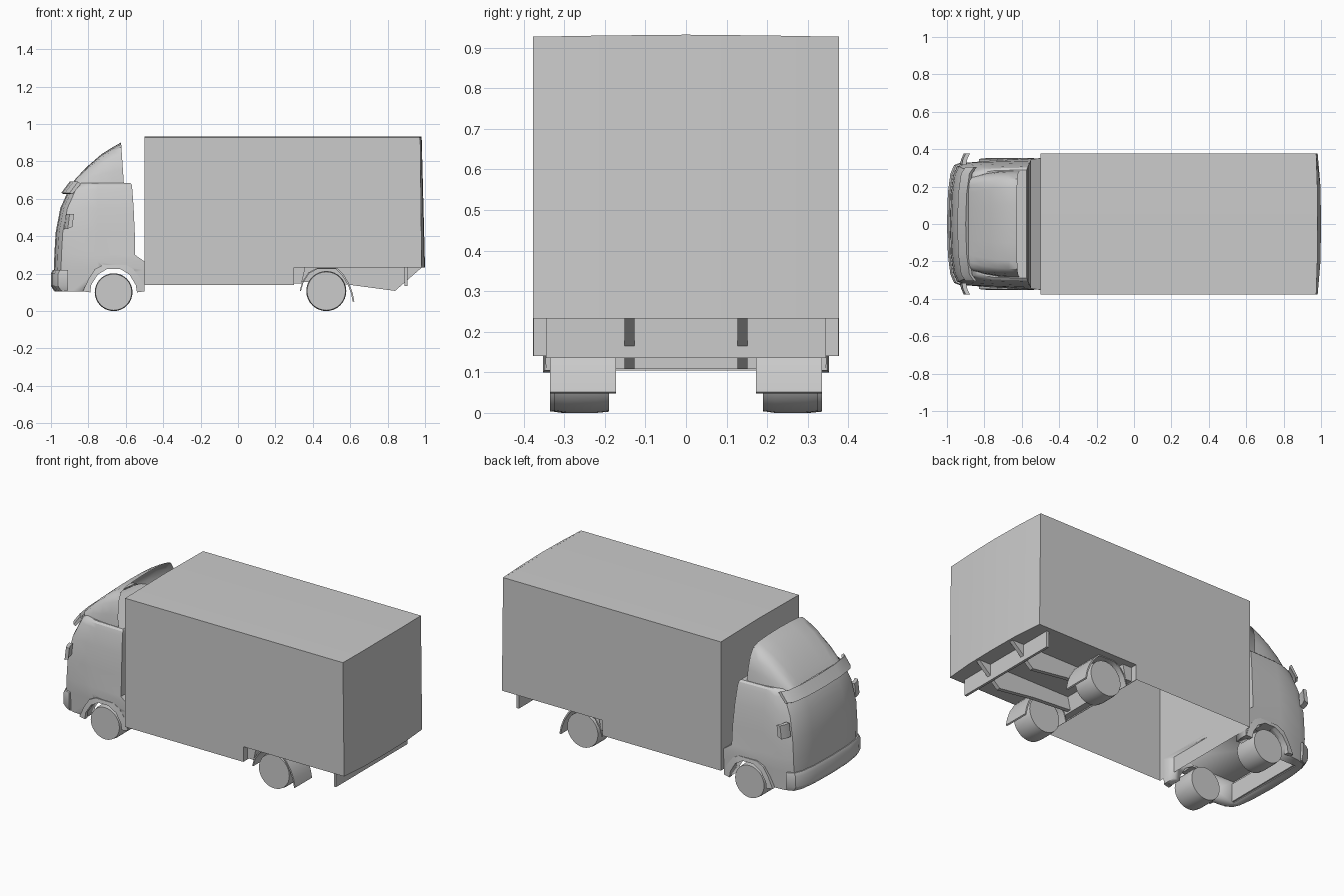
import bpy, bmesh, math
from mathutils import Vector

if "Cube" in bpy.data.objects:
    bpy.data.objects.remove(bpy.data.objects["Cube"])


def finish(name, bm, angle=30):
    bmesh.ops.recalc_face_normals(bm, faces=bm.faces[:])
    me = bpy.data.meshes.new(name)
    bm.to_mesh(me)
    bm.free()
    ob = bpy.data.objects.new(name, me)
    bpy.context.collection.objects.link(ob)
    bpy.ops.object.select_all(action='DESELECT')
    ob.select_set(True)
    bpy.context.view_layer.objects.active = ob
    bpy.ops.object.shade_smooth_by_angle(angle=math.radians(angle))
    return ob


def loft(name, rings, closed=True, cap_start=True, cap_end=True, angle=30):
    bm = bmesh.new()
    rows = [[bm.verts.new(p) for p in r] for r in rings]
    n = len(rows[0])
    for a, b in zip(rows, rows[1:]):
        for i in range(n if closed else n - 1):
            j = (i + 1) % n
            bm.faces.new((a[i], a[j], b[j], b[i]))
    if cap_start:
        bm.faces.new(rows[0])
    if cap_end:
        bm.faces.new(rows[-1])
    return finish(name, bm, angle)


def prism(name, pts, y0, y1):
    return loft(name, [[(x, y, z) for x, z in pts] for y in (y0, y1)])


def box(name, x0, x1, y0, y1, z0, z1):
    return prism(name, [(x0, z0), (x1, z0), (x1, z1), (x0, z1)], y0, y1)


def cut(ob, cutter):
    m = ob.modifiers.new("cut", 'BOOLEAN')
    m.operation, m.object, m.solver = 'DIFFERENCE', cutter, 'EXACT'
    bpy.context.view_layer.objects.active = ob
    bpy.ops.object.modifier_apply(modifier=m.name)
    bpy.data.objects.remove(cutter)


# plan outline with a bowed front: front x, front half width, rear half width, back x
def outline(xf, wf, wr, xb, z):
    half = [(xf, 0), (xf + .005, .5 * wf), (xf + .018, .8 * wf), (xf + .038, .94 * wf),
            (xf + .09, wf), (-.75, (wf + wr) / 2), (xb, wr)]
    return [(x, y, z) for x, y in half] + [(x, -y, z) for x, y in reversed(half[1:])]


# cab body, stacked plan outlines
cab = loft("cab", [outline(*r) for r in (
    (-.980, .320, .345, -.50, .105),
    (-.985, .325, .350, -.50, .22),
    (-.983, .328, .352, -.50, .265),
    (-.982, .328, .345, -.55, .30),
    (-.975, .327, .338, -.552, .42),
    (-.950, .315, .325, -.558, .55),
    (-.905, .300, .310, -.565, .65),
    (-.885, .292, .302, -.568, .675),
    (-.870, .280, .290, -.575, .685))])

# wheel openings and the hollow underside
arch_in = [(-.79, .10), (-.785, .14), (-.75, .195), (-.70, .225),
           (-.63, .225), (-.58, .195), (-.547, .14), (-.54, .10)]
arch_out = [(-.83, .105), (-.80, .17), (-.765, .225), (-.72, .247),
            (-.60, .247), (-.56, .225), (-.52, .17), (-.502, .105)]
cut(cab, prism("arch_cutter", [(-.79, .02)] + arch_in + [(-.54, .02)], -.5, .5))
cut(cab, box("cavity_cutter", -.92, -.45, -.26, .26, 0, .235))

# wrap-round front bumper
bumper = [outline(xf, wf, .34, xb, z)[:] for xf, wf, xb, z in
          ((-.985, .325, -.9, .11), (-1.0, .333, -.9, .135), (-1.0, .335, -.9, .20), (-.99, .332, -.9, .22))]
bumper = [[(min(x, -.91), y, z) for x, y, z in r if x < -.8 and abs(y) < .337] for r in bumper]
rim = []
for r in bumper:
    front = sorted(r, key=lambda p: p[1])
    rim.append(front)
loft("front_bumper", rim)

# roof wind deflector, open at the back
slices = []
for x, w, h in ((-.885, .235, .008), (-.86, .25, .04), (-.80, .268, .10),
                (-.73, .28, .16), (-.67, .285, .197), (-.625, .285, .222)):
    half = [(1, 0), (.98, .35), (.93, .7), (.84, .9), (.68, .97), (.35, 1)]
    prof = half + [(0, 1.01)] + [(-a, b) for a, b in reversed(half)]
    back = .015 if x > -.63 else 0
    slices.append([(x + back * (1 - b), a * w, .677 + b * h) for a, b in prof])
loft("wind_deflector", slices, closed=False, cap_start=False, cap_end=False, angle=40)

# sun visor above the windscreen
visor = [(-.945, .632), (-.93, .625), (-.885, .68), (-.90, .692)]
loft("sun_visor", [[(x + dx, y, z) for x, z in visor] for y, dx in
     ((-.305, .045), (-.27, .02), (-.16, .005), (0, 0), (.16, .005), (.27, .02), (.305, .045))])

# cargo box shell, lower in front of the rear axle and open underneath
def shell(x, z0):
    w = .377
    return [(x, -w, z0), (x, -w, .927), (x, 0, .932), (x, w, .927), (x, w, z0)]

loft("cargo_front", [shell(-.5, .14), shell(.3, .14)], closed=False, cap_end=False)
loft("cargo_rear", [shell(.3, .233), shell(.97, .233)], closed=False, cap_start=False, cap_end=False)
box("cargo_floor", .3, .975, -.376, .376, .233, .237)
box("cargo_step_wall", .297, .3, -.376, .376, .14, .235)

# slightly bowed rear door
loft("rear_door", [[(.968, y, .233), (xb, y, .233), (xt, y, zt), (.968, y, zt)] for y, xb, xt, zt in
     ((-.377, .982, .974, .927), (-.2, .997, .98, .93), (0, 1.0, .982, .932),
      (.2, .997, .98, .93), (.377, .982, .974, .927))])

# rear underrun bar and the crossmember ahead of the axle
box("underrun_bar", .89, .905, -.345, .345, .135, .235)
prism("crossmember", [(.3, .235), (.3, .147), (.34, .147), (.36, .235)], -.335, .335)

# mudguard path, front to back over the rear wheel
guard = [(.33, .11), (.345, .16), (.375, .205), (.42, .23), (.53, .23), (.565, .195),
         (.595, .145), (.612, .10), (.622, .052)]
inner = [(x + (.006 if x < .47 else -.008), z - .004) for x, z in guard]


def wheel(name, x, y0, y1, r):
    rings = []
    for y, k in ((y0, .96), (y0 + .03, 1), (y1 - .03, 1), (y1, .97)):
        rings.append([(x + r * k * math.cos(a * math.tau / 32), y, r + r * k * math.sin(a * math.tau / 32))
                      for a in range(32)])
    loft(name, rings)


# paired parts on both sides
for side, s in (("left", 1), ("right", -1)):
    wheel("front_wheel_" + side, -.665, *sorted((s * .19, s * .335)), .101)
    wheel("rear_wheel_" + side, .472, *sorted((s * .19, s * .325)), .107)
    prism("rear_mudguard_" + side, guard + inner[::-1], s * .172, s * .335)
    prism("chassis_rail_" + side, [(.3, .235), (.3, .16), (.6, .14), (.84, .108), (.985, .235)],
          s * .127, s * .152)
    # raised lip round the front wheel opening
    loft("front_arch_" + side, [[(xi, s * .325, zi), (xi, s * .352, zi), (xo, s * .348, zo), (xo, s * .325, zo)]
         for (xi, zi), (xo, zo) in zip(arch_in, arch_out)])
    # door mirror plate on a slant
    loft("mirror_" + side, [[(-.93 + dx, s * y, .44), (-.905 + dx, s * y, .45),
                             (-.897 + dx, s * y, .52), (-.92 + dx, s * y, .52)]
         for y, dx in ((.315, 0), (.345, .005), (.377, .02))])
